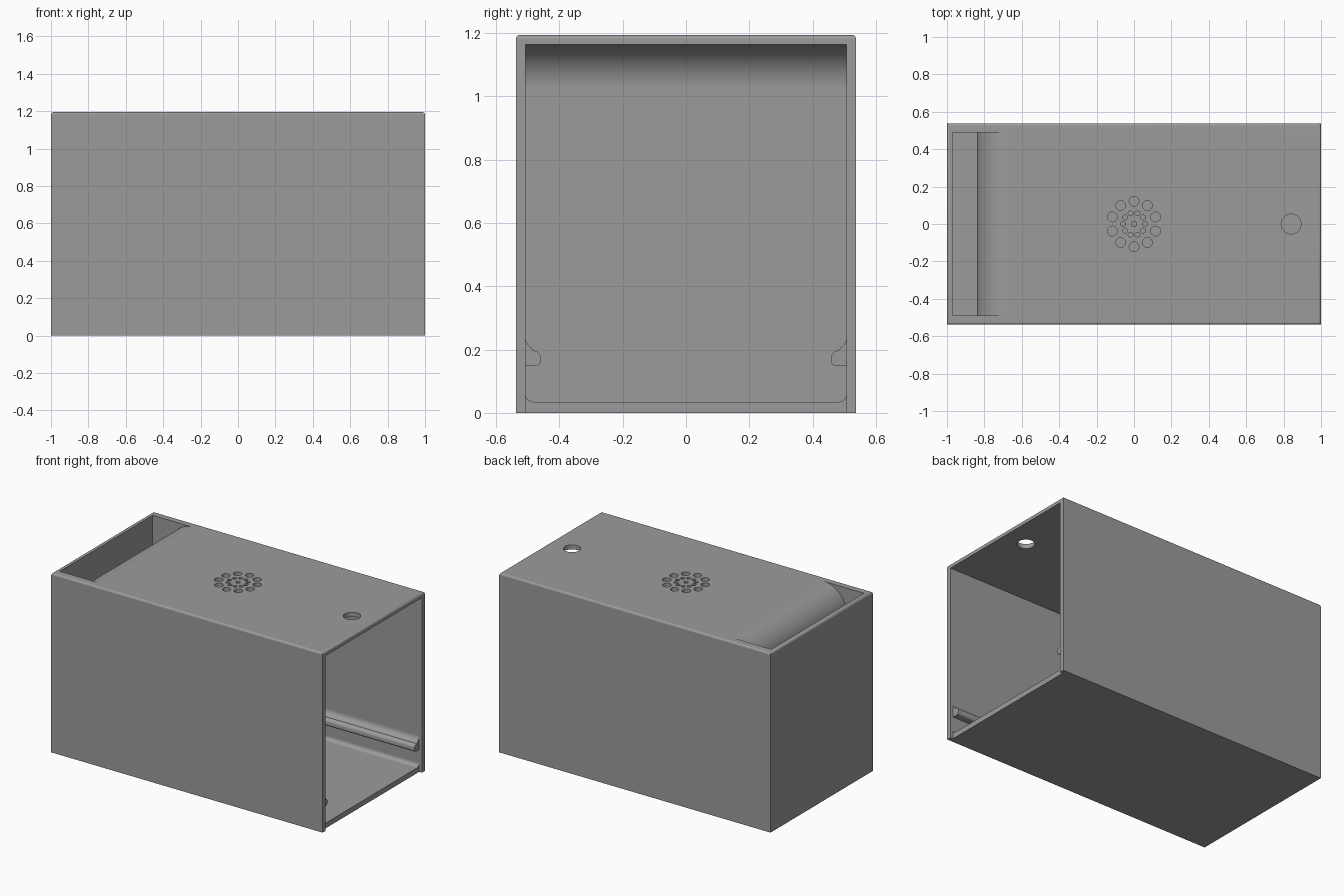
import bpy, bmesh, math

if "Cube" in bpy.data.objects:
    bpy.data.objects.remove(bpy.data.objects["Cube"])

grey = bpy.data.materials.new("plain grey")
grey.diffuse_color = (0.33, 0.33, 0.33, 1)
grey.use_nodes = True
grey.node_tree.nodes["Principled BSDF"].inputs["Base Color"].default_value = grey.diffuse_color

L, W, H, T = 1.0, 0.538, 1.195, 0.03      # half length, half width, height, wall


def arc(cx, cz, r, a0, a1, n):
    return [(cx + r * math.cos(math.radians(a0 + (a1 - a0) * i / n)),
             cz + r * math.sin(math.radians(a0 + (a1 - a0) * i / n))) for i in range(n + 1)]


def extrude(name, pts, axis, a, b):
    """Extrude a profile (u, z) along x or y from a to b."""
    bm = bmesh.new()
    place = (lambda u, z, d: (d, u, z)) if axis == 'x' else (lambda u, z, d: (u, d, z))
    n = len(pts)
    lo = [bm.verts.new(place(u, z, a)) for u, z in pts]
    hi = [bm.verts.new(place(u, z, b)) for u, z in pts]
    bm.faces.new(lo)
    bm.faces.new(hi)
    for i in range(n):
        j = (i + 1) % n
        bm.faces.new((lo[i], lo[j], hi[j], hi[i]))
    bmesh.ops.recalc_face_normals(bm, faces=bm.faces)
    me = bpy.data.meshes.new(name)
    bm.to_mesh(me)
    bm.free()
    ob = bpy.data.objects.new(name, me)
    bpy.context.collection.objects.link(ob)
    me.materials.append(grey)
    return ob


def activate(ob):
    bpy.ops.object.select_all(action='DESELECT')
    ob.select_set(True)
    bpy.context.view_layer.objects.active = ob


def cut(ob, cutter):
    m = ob.modifiers.new("cut", 'BOOLEAN')
    m.operation, m.solver, m.object = 'DIFFERENCE', 'EXACT', cutter
    activate(ob)
    bpy.ops.object.modifier_apply(modifier=m.name)
    bpy.data.objects.remove(cutter, do_unlink=True)


def finish(ob):
    activate(ob)
    bpy.ops.object.shade_smooth_by_angle(angle=math.radians(30))
    ob.modifiers.new("even shading", 'WEIGHTED_NORMAL').keep_sharp = True


# Housing block with softened top rim
housing = extrude("housing", [(-L, 0), (L, 0), (L, H), (-L, H)], 'y', -W, W)
bm = bmesh.new()
bm.from_mesh(housing.data)
rim = [e for e in bm.edges if all(v.co.z > H - 0.01 for v in e.verts)]
bmesh.ops.bevel(bm, geom=rim, offset=0.014, segments=4, profile=0.5, affect='EDGES')
bm.to_mesh(housing.data)
bm.free()

# Main cavity, open at the end, with a rounded upper inner corner
cx, cz, r_in = -0.67, 1.025, 0.14
cavity = [(cx - r_in, 0.035), (1.2, 0.035), (1.2, cz + r_in)] + arc(cx, cz, r_in, 90, 180, 20)
cut(housing, extrude("cavity_cutter", cavity, 'y', -W + T, W - T))

# Floor set back at the open end
cut(housing, extrude("floor_cutter", [(0.98, -0.1), (1.2, -0.1), (1.2, 0.1), (0.98, 0.1)],
                     'y', -W + T, W - T))

# Chute at the other end, with the roof curling down into it
chute = [(-0.97, 0.035), (-0.84, 0.035)] + arc(cx, cz + 0.0005, 0.17, 180, 90, 24) \
    + [(cx, 1.4), (-0.97, 1.4)]
cut(housing, extrude("chute_cutter", chute, 'y', -0.488, 0.488))

# Round holes through the roof: one large, and a rosette of vents
holes = [(0.84, 0, 0.053, 40), (0, 0, 0.014, 16)]
for k in range(10):
    a, b = math.radians(36 * k), math.radians(36 * k + 18)
    holes.append((0.06 * math.cos(a), 0.06 * math.sin(a), 0.013, 16))
    holes.append((0.122 * math.cos(b), 0.122 * math.sin(b), 0.026, 24))
for x, y, r, n in holes:
    bpy.ops.mesh.primitive_cylinder_add(vertices=n, radius=r, depth=0.2, location=(x, y, H))
    cut(housing, bpy.context.object)
housing.data.materials.clear()
housing.data.materials.append(grey)
for p in housing.data.polygons:
    p.material_index = 0
finish(housing)

# Guide rails and rounded floor corners on both side walls
inner = W - T
rail = [(inner + 0.01, 0.148)] + arc(0.474, 0.164, 0.016, 270, 180, 5) \
    + arc(0.483, 0.172, 0.025, 180, 90, 6)[1:] \
    + arc(0.468, 0.24, 0.04, -60, 0, 6) + [(inner + 0.01, 0.24)]
corner = [(inner + 0.01, 0.025), (inner + 0.01, 0.06)] + arc(inner - 0.025, 0.06, 0.025, 0, -90, 8) \
    + [(inner - 0.025, 0.025)]
for side, s in (("front", -1), ("back", 1)):
    for part, prof in (("rail", rail), ("floor_corner", corner)):
        finish(extrude(f"{side}_{part}", [(s * u, z) for u, z in prof], 'x', -0.82, 0.98))
